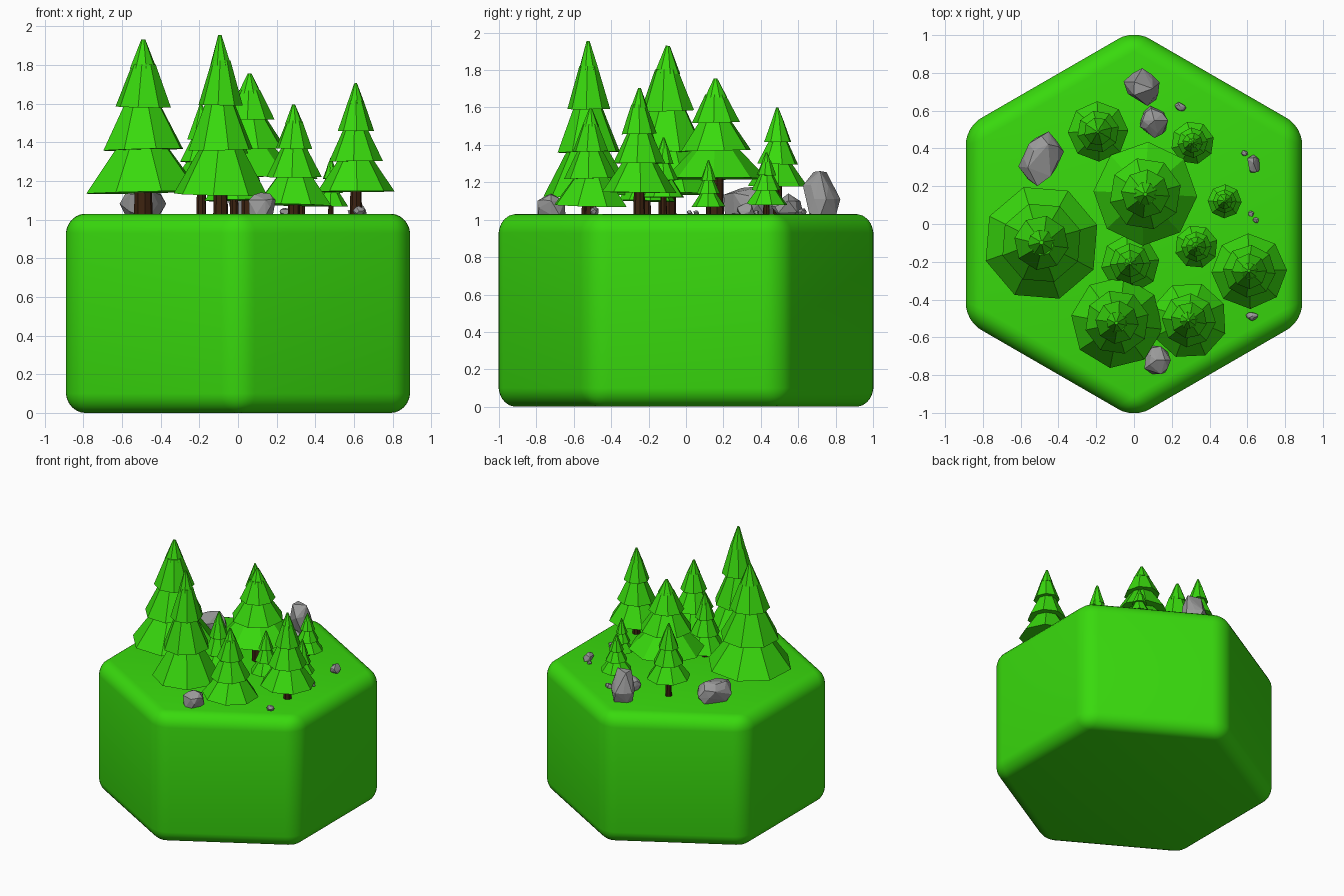
import bpy, bmesh, math, random
from mathutils import Matrix, Vector

if "Cube" in bpy.data.objects:
    bpy.data.objects.remove(bpy.data.objects["Cube"], do_unlink=True)
random.seed(4)
GROUND = 1.03


def material(name, rgb):
    m = bpy.data.materials.new(name)
    m.use_nodes = True
    m.diffuse_color = (*rgb, 1)
    m.node_tree.nodes["Principled BSDF"].inputs["Base Color"].default_value = (*rgb, 1)
    return m


green = material("leaf green", (0.04, 0.70, 0.004))
brown = material("bark brown", (0.045, 0.016, 0.005))
grey = material("stone grey", (0.32, 0.32, 0.32))


def finish(bm, name, mat):
    bmesh.ops.recalc_face_normals(bm, faces=bm.faces)
    mesh = bpy.data.meshes.new(name)
    bm.to_mesh(mesh)
    bm.free()
    mesh.materials.append(mat)
    obj = bpy.data.objects.new(name, mesh)
    bpy.context.collection.objects.link(obj)
    return obj


def add_frustum(bm, x, y, z0, z1, r0, r1, tilt=0.0):
    # Eight-sided, leaning about the centre of its lower rim
    lean = Matrix.Rotation(random.uniform(-tilt, tilt), 4, "X") @ Matrix.Rotation(random.uniform(-tilt, tilt), 4, "Y")
    spin = Matrix.Rotation(random.uniform(0, math.pi / 4), 4, "Z")
    lift = Matrix.Translation((0, 0, (z1 - z0) / 2))
    bmesh.ops.create_cone(bm, cap_ends=True, segments=8, radius1=r0, radius2=r1, depth=z1 - z0,
                          matrix=Matrix.Translation((x, y, z0)) @ lean @ spin @ lift)


# Rounded hexagonal block of ground
bm = bmesh.new()
bmesh.ops.create_cone(bm, cap_ends=True, segments=6, radius1=1.028, radius2=1.028, depth=GROUND,
                      matrix=Matrix.Translation((0, 0, GROUND / 2)))
# Turn a corner towards the front if it is not there already
if max(v.co.y for v in bm.verts) < 1:
    bmesh.ops.rotate(bm, verts=bm.verts, matrix=Matrix.Rotation(math.pi / 6, 3, "Z"))
ground = finish(bm, "ground_block", green)
bevel = ground.modifiers.new("rounding", "BEVEL")
bevel.width = 0.1
bevel.segments = 6
bpy.context.view_layer.objects.active = ground
ground.select_set(True)
bpy.ops.object.modifier_apply(modifier="rounding")
bpy.ops.object.shade_smooth_by_angle()
ground.select_set(False)

# Trees: x, y, skirt radius, skirt height, tip height
TREES = [
    (-0.49, -0.10, 0.31, 1.14, 1.93), (-0.09, -0.52, 0.245, 1.13, 1.955),
    (0.06, 0.16, 0.275, 1.22, 1.755), (-0.19, 0.49, 0.16, 1.18, 1.60),
    (0.31, 0.43, 0.115, 1.08, 1.36), (0.48, 0.12, 0.09, 1.07, 1.32),
    (0.33, -0.12, 0.115, 1.12, 1.44), (-0.02, -0.21, 0.155, 1.10, 1.53),
    (0.61, -0.25, 0.20, 1.145, 1.705), (0.29, -0.51, 0.205, 1.075, 1.595),
]
# Each tier: start along the crown, and radius, as fractions
TIERS = [(0, 1), (0.28, 0.70), (0.56, 0.47), (0.81, 0.23)]

for i, (x, y, r, low, tip) in enumerate(TREES, 1):
    crown = tip - low
    bm = bmesh.new()
    for k, (start, width) in enumerate(TIERS):
        last = k == len(TIERS) - 1
        end = 1 if last else TIERS[k + 1][0] + 0.03
        add_frustum(bm, x, y, low + start * crown, low + end * crown, r * width,
                    r * width * (0.16 if last else 0.42), tilt=0.03)
    finish(bm, f"tree_{i}_foliage", green)
    bm = bmesh.new()
    add_frustum(bm, x, y, GROUND - 0.03, low + 0.1 * crown, r * 0.16, r * 0.14)
    finish(bm, f"tree_{i}_trunk", brown)

# Rocks: x, y, length, width, top height, turn in degrees
ROCKS = [
    (-0.49, 0.35, 0.28, 0.19, 1.18, 60), (0.04, 0.725, 0.19, 0.20, 1.26, 0),
    (0.105, 0.54, 0.15, 0.17, 1.14, 0), (0.125, -0.72, 0.14, 0.15, 1.14, 0),
    (0.245, 0.62, 0.06, 0.04, 1.06, -25), (0.635, 0.32, 0.06, 0.095, 1.09, 10),
    (0.585, 0.375, 0.035, 0.03, 1.05, 0), (0.62, 0.055, 0.03, 0.03, 1.05, 0),
    (0.645, 0.02, 0.03, 0.03, 1.05, 0), (0.625, -0.49, 0.065, 0.045, 1.07, 0),
]
for i, (x, y, length, width, top, turn) in enumerate(ROCKS, 1):
    # Hull of jittered points on a blocky ball, fitted to the wanted size
    bm = bmesh.new()
    bmesh.ops.create_icosphere(bm, subdivisions=2, radius=1)
    for v in list(bm.verts):
        if random.random() < 0.45:
            bm.verts.remove(v)
    for v in bm.verts:
        v.co *= random.uniform(0.85, 1.15)
    hull = bmesh.ops.convex_hull(bm, input=bm.verts)
    loose = {g for g in hull["geom_interior"] if isinstance(g, bmesh.types.BMVert)}
    bmesh.ops.delete(bm, geom=list(loose), context="VERTS")
    bottom = GROUND - 0.3 * (top - GROUND)
    size = Vector((length, width, top - bottom))
    lo = Vector([min(v.co[a] for v in bm.verts) for a in range(3)])
    hi = Vector([max(v.co[a] for v in bm.verts) for a in range(3)])
    spin = Matrix.Rotation(math.radians(turn), 3, "Z")
    centre = Vector((x, y, (top + bottom) / 2))
    for v in bm.verts:
        fitted = Vector([((v.co[a] - lo[a]) / (hi[a] - lo[a]) - 0.5) * size[a] for a in range(3)])
        v.co = spin @ fitted + centre
    finish(bm, f"rock_{i}", grey)
